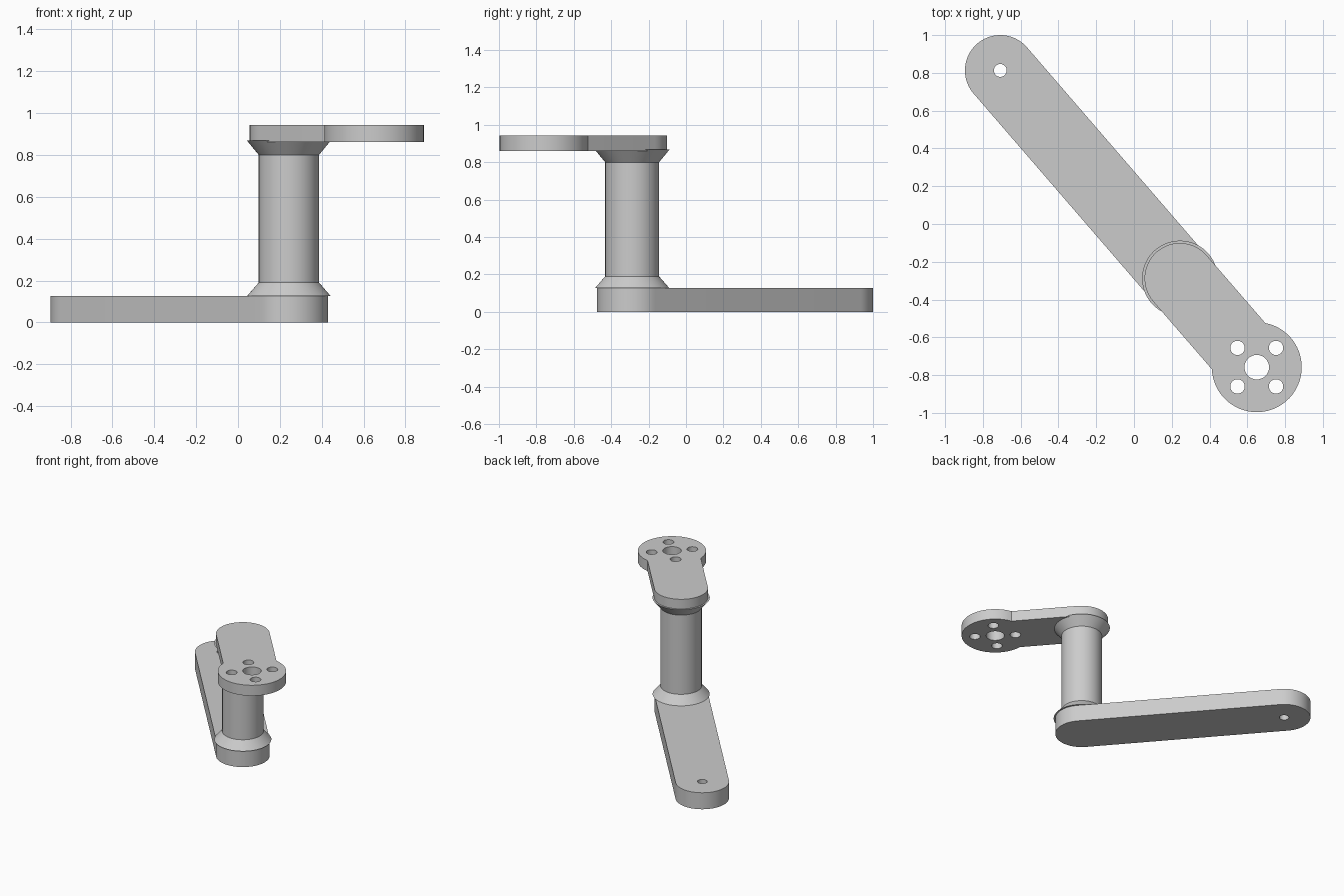
import bpy, bmesh, math
from mathutils import Vector

if "Cube" in bpy.data.objects:
    bpy.data.objects.remove(bpy.data.objects["Cube"])

grey = bpy.data.materials.new("plain grey")
grey.diffuse_color = (0.6, 0.6, 0.6, 1)
grey.use_nodes = True
grey.node_tree.nodes["Principled BSDF"].inputs["Base Color"].default_value = grey.diffuse_color

PIVOT = Vector((0.243, -0.288))     # column axis
FAR_END = Vector((-0.708, 0.813))   # tip of the lower arm
HUB = Vector((0.65, -0.758))        # centre of the drilled disc
ARM_R = 0.187


def finish(name, bm):
    bmesh.ops.recalc_face_normals(bm, faces=bm.faces)
    me = bpy.data.meshes.new(name)
    bm.to_mesh(me)
    bm.free()
    me.materials.append(grey)
    ob = bpy.data.objects.new(name, me)
    bpy.context.collection.objects.link(ob)
    return ob


def select(ob):
    bpy.ops.object.select_all(action='DESELECT')
    ob.select_set(True)
    bpy.context.view_layer.objects.active = ob


def add_prism(bm, points, z0, z1):
    face = bm.faces.new([bm.verts.new((p[0], p[1], z0)) for p in points])
    new = bmesh.ops.extrude_face_region(bm, geom=[face])["geom"]
    verts = [g for g in new if isinstance(g, bmesh.types.BMVert)]
    bmesh.ops.translate(bm, verts=verts, vec=(0, 0, z1 - z0))


def arc(c, r, a0, a1, n):
    return [(c[0] + r * math.cos(a0 + (a1 - a0) * i / n),
             c[1] + r * math.sin(a0 + (a1 - a0) * i / n)) for i in range(n + 1)]


def arm(name, a, b, end_r, z0, z1, holes):
    """Bar with a round end at a and a disc of radius end_r at b, then drilled."""
    d = b - a
    t = math.atan2(d.y, d.x)
    half = math.pi - math.asin(ARM_R / end_r)   # disc arc up to the straight sides
    outline = arc(a, ARM_R, t + math.pi / 2, t + 1.5 * math.pi, 32)
    outline += arc(b, end_r, t - half, t + half, 48)
    bm = bmesh.new()
    add_prism(bm, outline, z0, z1)
    ob = finish(name, bm)

    bm = bmesh.new()
    for x, y, r in holes:
        add_prism(bm, arc((x, y), r, 0, 2 * math.pi, 32)[:-1], z0 - 0.1, z1 + 0.1)
    cutter = finish(name + "_holes", bm)
    mod = ob.modifiers.new("drill", 'BOOLEAN')
    mod.operation = 'DIFFERENCE'
    mod.solver = 'EXACT'
    mod.object = cutter
    select(ob)
    bpy.ops.object.modifier_apply(modifier="drill")
    bpy.data.objects.remove(cutter)
    bpy.ops.object.shade_smooth_by_angle(angle=math.radians(30))


# Lower arm with one small hole
arm("lower_arm", PIVOT, FAR_END, ARM_R, 0, 0.127,
    [(FAR_END.x, FAR_END.y, 0.034)])

# Upper arm with a wider disc, a centre hole and four bolt holes
bolts = [(HUB.x + sx * 0.102, HUB.y + sy * 0.102, 0.038)
         for sx in (-1, 1) for sy in (-1, 1)]
arm("upper_arm", PIVOT, HUB, 0.238, 0.861, 0.942,
    [(HUB.x, HUB.y, 0.065)] + bolts)

# Column with a flared collar at each end
profile = [(0.199, 0.127), (0.144, 0.19), (0.144, 0.80), (0.2, 0.868)]
N = 64
bm = bmesh.new()
rings = [[bm.verts.new((x, y, z)) for x, y in arc(PIVOT, r, 0, 2 * math.pi, N)[:-1]]
         for r, z in profile]
for lo, hi in zip(rings, rings[1:]):
    for i in range(N):
        j = (i + 1) % N
        bm.faces.new((lo[i], lo[j], hi[j], hi[i]))
bm.faces.new(rings[0])
bm.faces.new(rings[-1])
column = finish("column", bm)
select(column)
bpy.ops.object.shade_smooth_by_angle(angle=math.radians(30))
